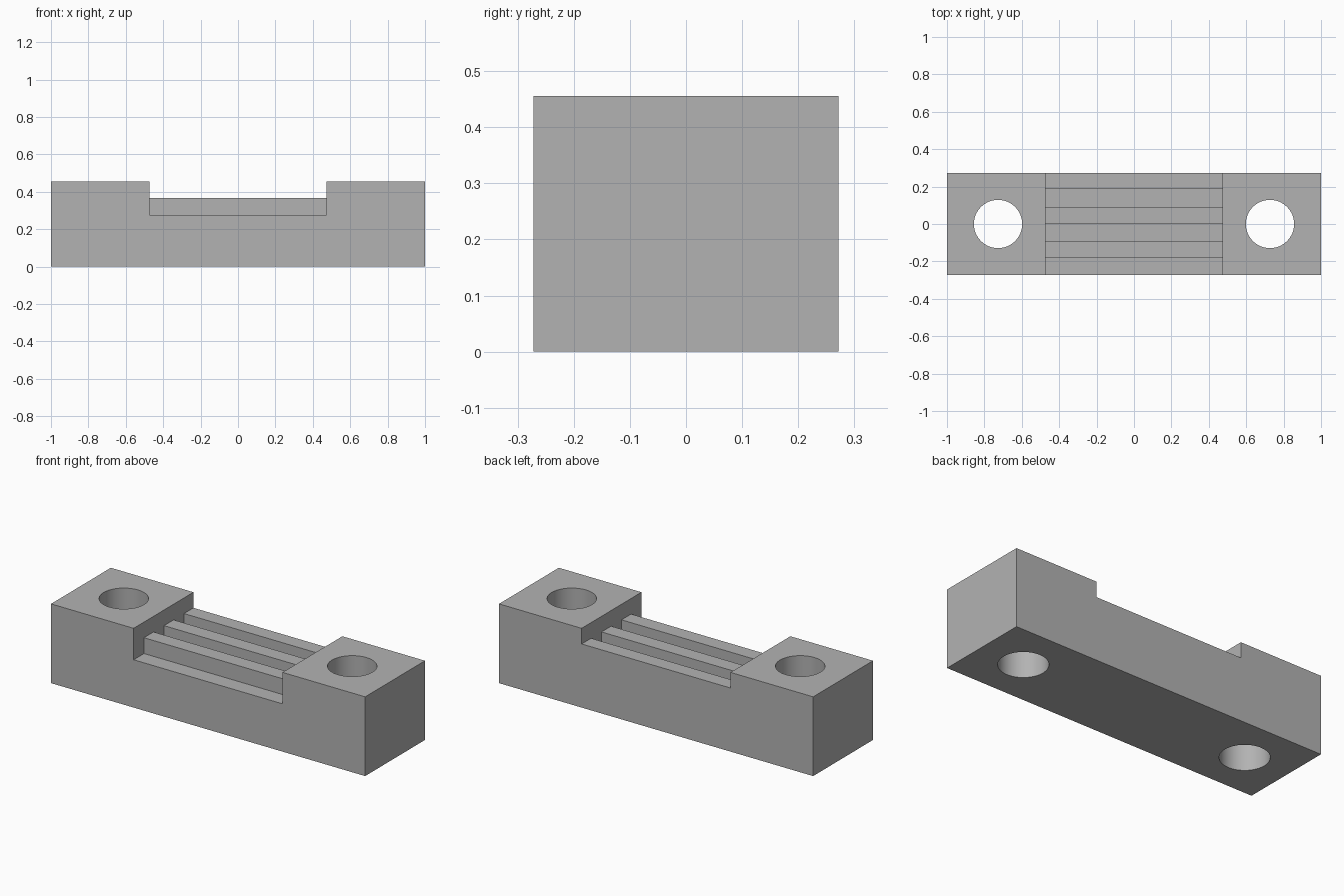
import bpy
import math

if "Cube" in bpy.data.objects:
    bpy.data.objects.remove(bpy.data.objects["Cube"], do_unlink=True)

LENGTH, DEPTH, HEIGHT = 2.0, 0.544, 0.456
RECESS_X, RIDGE_Z, GROOVE_Z = 0.474, 0.366, 0.275
HOLE_X, HOLE_R = 0.727, 0.129

grey = bpy.data.materials.new("plain grey")
grey.use_nodes = True
colour = (0.45, 0.45, 0.45, 1)
grey.diffuse_color = colour
grey.node_tree.nodes["Principled BSDF"].inputs["Base Color"].default_value = colour


def box(name, low, high):
    """Box between two opposite corners."""
    bpy.ops.mesh.primitive_cube_add(size=1, location=[(a + b) / 2 for a, b in zip(low, high)])
    obj = bpy.context.object
    obj.name = name
    obj.scale = [b - a for a, b in zip(low, high)]
    bpy.ops.object.transform_apply(location=True, rotation=False, scale=True)
    return obj


def cut(body, cutter):
    """Subtract the cutter from the body, then discard it."""
    mod = body.modifiers.new("cut", "BOOLEAN")
    mod.operation = "DIFFERENCE"
    mod.solver = "EXACT"
    mod.object = cutter
    bpy.context.view_layer.objects.active = body
    bpy.ops.object.modifier_apply(modifier=mod.name)
    bpy.data.objects.remove(cutter, do_unlink=True)


# Solid block
block = box("clamp_block", (-LENGTH / 2, -DEPTH / 2, 0), (LENGTH / 2, DEPTH / 2, HEIGHT))
block.data.materials.append(grey)

# Wide recess between the two raised ends
cut(block, box("recess_cutter", (-RECESS_X, -1, RIDGE_Z), (RECESS_X, 1, 1)))

# Lengthwise grooves, the first one open at the front
for y0, y1 in ((-0.4, -0.178), (-0.091, 0.004), (0.091, 0.186)):
    cut(block, box("groove_cutter", (-RECESS_X, y0, GROOVE_Z), (RECESS_X, y1, 1)))

# Vertical bolt holes through both ends
for side in (-1, 1):
    bpy.ops.mesh.primitive_cylinder_add(vertices=64, radius=HOLE_R, depth=2, location=(side * HOLE_X, 0, 0))
    cut(block, bpy.context.object)

bpy.ops.object.select_all(action="DESELECT")
block.select_set(True)
bpy.context.view_layer.objects.active = block
bpy.ops.object.shade_smooth_by_angle(angle=math.radians(30))
